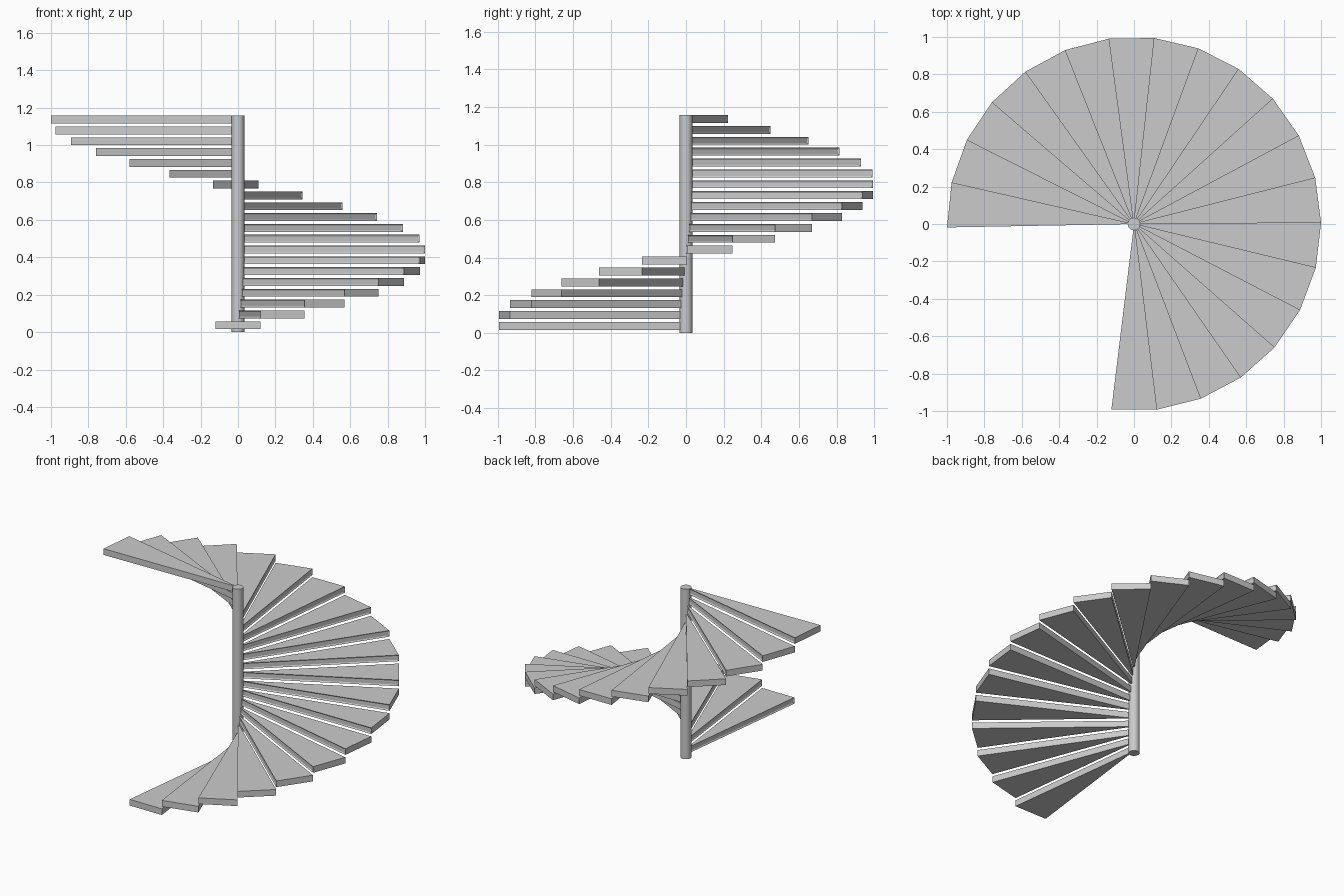
import bpy, bmesh, math

if "Cube" in bpy.data.objects:
    bpy.data.objects.remove(bpy.data.objects["Cube"])

STEPS = 20
RISE = 1.157 / STEPS
THICK = 0.042
START = math.radians(-96.95)
SWEEP = math.radians(13.9)

# Central pole
bpy.ops.mesh.primitive_cylinder_add(vertices=16, radius=0.034, depth=1.157,
                                    location=(0, 0, 1.157 / 2))
pole = bpy.context.object
pole.name = "central_pole"
bpy.ops.object.shade_smooth_by_angle(angle=math.radians(35))


def make_tread(i):
    """Triangular wedge tread with a shallow panel recessed in its front face."""
    a0 = START + i * SWEEP
    a1 = a0 + SWEEP
    top = RISE * (i + 1)
    plan = [(0, 0), (math.cos(a0), math.sin(a0)), (math.cos(a1), math.sin(a1))]
    bm = bmesh.new()
    low = [bm.verts.new((x, y, top - THICK)) for x, y in plan]
    high = [bm.verts.new((x, y, top)) for x, y in plan]
    bm.faces.new(low[::-1])
    bm.faces.new(high)
    sides = []
    for k in range(3):
        n = (k + 1) % 3
        sides.append(bm.faces.new((low[k], low[n], high[n], high[k])))
    bm.normal_update()
    bmesh.ops.inset_region(bm, faces=[sides[0]], thickness=0.012, depth=-0.005)
    mesh = bpy.data.meshes.new(f"tread_{i + 1:02d}")
    bm.to_mesh(mesh)
    bm.free()
    obj = bpy.data.objects.new(mesh.name, mesh)
    bpy.context.collection.objects.link(obj)


# Spiral of treads
for i in range(STEPS):
    make_tread(i)
